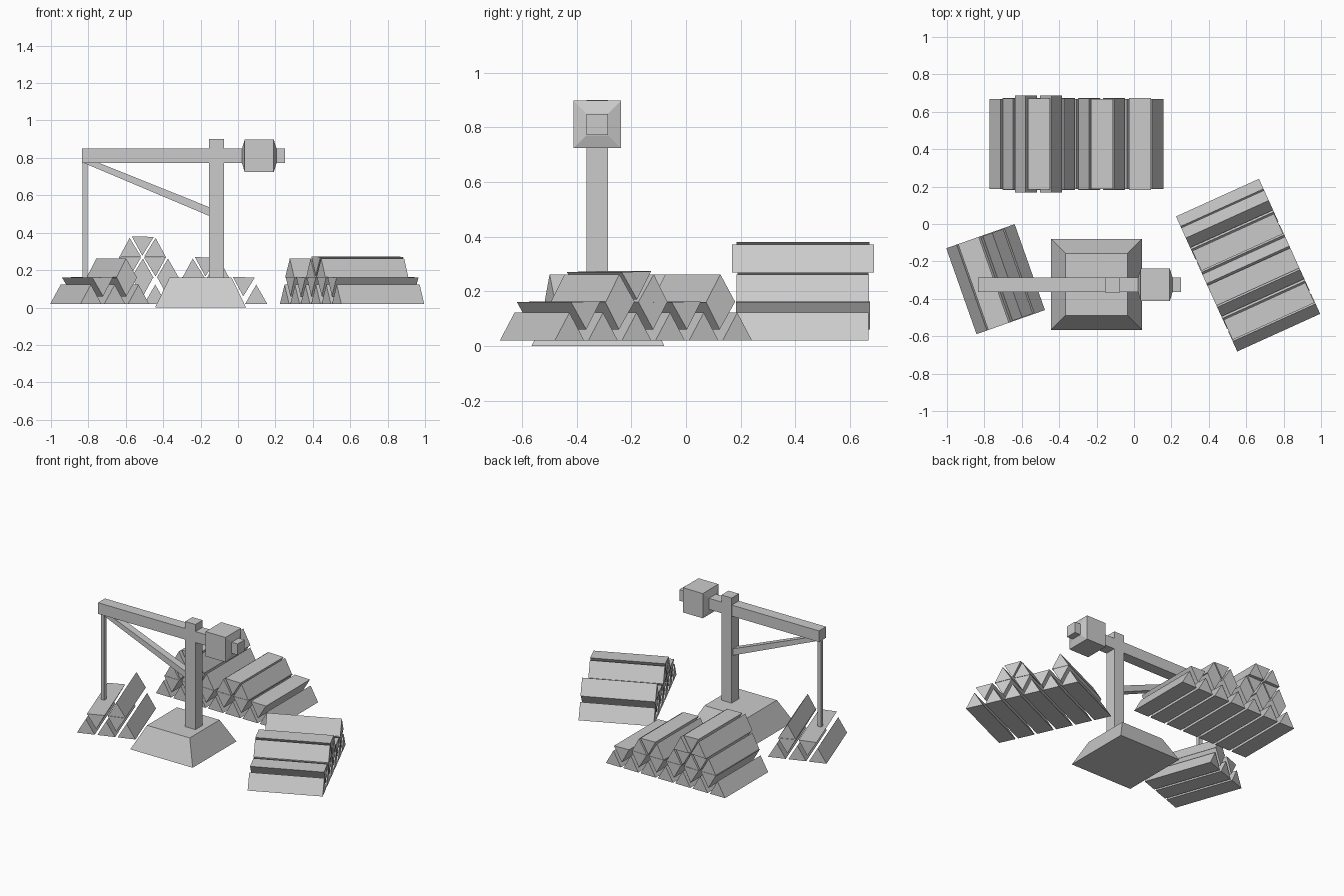
import bpy, bmesh
from math import cos, sin, radians
from mathutils import Vector, Matrix

if "Cube" in bpy.data.objects:
    bpy.data.objects.remove(bpy.data.objects["Cube"])

CY = -0.325          # crane centre line in y
PITCH = 0.135        # log spacing in a stack
R = 0.068            # log radius (three-sided)


def finish(name, bm):
    bmesh.ops.recalc_face_normals(bm, faces=bm.faces)
    me = bpy.data.meshes.new(name)
    bm.to_mesh(me)
    bm.free()
    ob = bpy.data.objects.new(name, me)
    bpy.context.collection.objects.link(ob)
    return ob


def loft(name, rings):
    """Skin a list of equal-length vertex rings and cap both ends."""
    bm = bmesh.new()
    loops = [[bm.verts.new(p) for p in ring] for ring in rings]
    n = len(loops[0])
    for a, b in zip(loops, loops[1:]):
        for i in range(n):
            bm.faces.new((a[i], a[(i + 1) % n], b[(i + 1) % n], b[i]))
    bm.faces.new(loops[0])
    bm.faces.new(loops[-1])
    return finish(name, bm)


def square_xy(x, y, z, h):
    return [(x + sx * h, y + sy * h, z) for sx, sy in ((-1, -1), (1, -1), (1, 1), (-1, 1))]


def square_yz(x, y, z, h):
    return [(x, y + sy * h, z + sz * h) for sy, sz in ((-1, -1), (1, -1), (1, 1), (-1, 1))]


def log(name, centre, angle, z, up, length=0.487, roll=0.0):
    """Three-sided log lying along the given heading, point up or point down."""
    d = Vector((cos(angle), sin(angle), 0))
    side = Vector((-d.y, d.x, 0))
    start = radians(90 if up else -90) + radians(roll)
    zc = z + (R / 2 if up else R)
    rings = []
    for e in (-0.5, 0.5):
        c = Vector((centre[0], centre[1], zc)) + d * length * e
        rings.append([c + side * R * cos(start + radians(120) * k)
                      + Vector((0, 0, R * sin(start + radians(120) * k))) for k in range(3)])
    return loft(name, rings)


def stack(name, centre, log_angle, rows):
    """rows: (z, up, length, slots); slots count pitches along the stack from its centre."""
    a = radians(log_angle)
    s = Vector((-sin(a), cos(a)))
    for r, (z, up, length, slots) in enumerate(rows):
        for i, k in enumerate(slots):
            c = Vector(centre) + s * PITCH * k
            roll = 0 if r == 0 else (1.5, -1.5, 0.5)[i % 3]
            log(f"{name}_row{r + 1}_log{i + 1}", c, a, z, up, length, roll)


# crane base, mast, boom
loft("crane_base", [square_xy(-0.2, -0.3225, 0, 0.243), square_xy(-0.2, -0.3225, 0.16, 0.166)])
loft("mast", [square_xy(-0.116, CY, 0.15, 0.04), square_xy(-0.116, CY, 0.9, 0.04)])
loft("boom", [square_yz(-0.835, CY, 0.811, 0.039), square_yz(0.252, CY, 0.811, 0.039)])

# counterweight with tapered ends
loft("counterweight", [square_yz(x, CY, 0.811, h) for x, h in
                       ((0.022, 0.04), (0.036, 0.087), (0.191, 0.087), (0.206, 0.04))])

# diagonal brace and hoist rope
brace = [(-0.83, 0.775), (-0.755, 0.778), (-0.15, 0.535), (-0.15, 0.488)]
loft("brace", [[(x, y, z) for x, z in brace] for y in (CY - 0.025, CY + 0.025)])
loft("hoist_rope", [square_xy(-0.818, CY, 0.155, 0.013), square_xy(-0.818, CY, 0.78, 0.013)])

# back log stack (logs run along y; slots count towards -x)
stack("back_stack", (-0.3075, 0.428), 90, [
    (0.02, True, 0.48, [-3, -2, -1, 0, 1, 2, 3]),
    (0.06, False, 0.49, [-2.5, -1.5, -0.5, 0.5, 1.5, 2.5]),
    (0.16, True, 0.485, [-1.5, -0.5, 0.5, 1.5, 2.5]),
    (0.166, False, 0.48, [-1, 1, 2]),
    (0.27, True, 0.52, [1, 2]),
    (0.277, False, 0.487, [1.5]),
])

# right log stack (slots count towards the back)
stack("right_stack", (0.61, -0.22), 24.4, [
    (0.02, True, 0.487, [-2.5, -1.5, -0.5, 0.5, 1.5, 2.5]),
    (0.06, False, 0.48, [-2, -1, 0, 1, 2]),
    (0.16, True, 0.487, [-1, 0, 2]),
    (0.17, False, 0.487, [-0.5]),
])

# small stack under the hook (slots count towards the right)
stack("small_stack", (-0.74, -0.295), -70.6, [
    (0.02, True, 0.487, [-1, 0, 1]),
    (0.06, False, 0.487, [-0.5, 0.5]),
    (0.16, True, 0.48, [0.5]),
])
